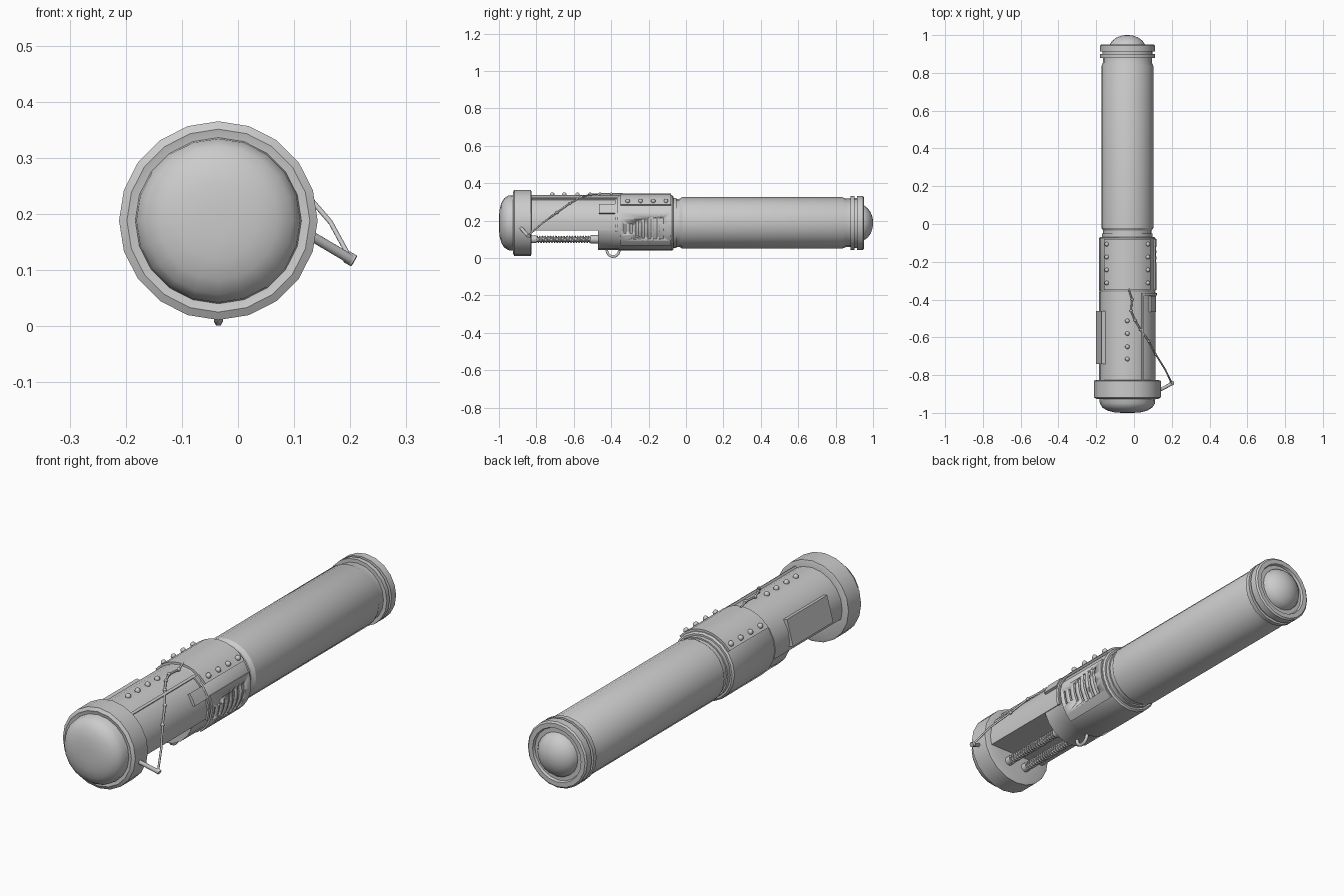
import bpy, bmesh, math
from mathutils import Vector, Matrix

if "Cube" in bpy.data.objects:
    bpy.data.objects.remove(bpy.data.objects["Cube"])

CX, CZ, SIDES = -0.035, 0.188, 20      # long axis of the tube


def finish(name, bm, angle=32):
    bmesh.ops.recalc_face_normals(bm, faces=bm.faces)
    me = bpy.data.meshes.new(name)
    bm.to_mesh(me)
    bm.free()
    ob = bpy.data.objects.new(name, me)
    bpy.context.collection.objects.link(ob)
    bpy.ops.object.select_all(action='DESELECT')
    ob.select_set(True)
    bpy.context.view_layer.objects.active = ob
    bpy.ops.object.shade_smooth_by_angle(angle=math.radians(angle))
    return ob


def polar(r, deg, y):
    a = math.radians(deg)
    return Vector((CX + r * math.cos(a), y, CZ + r * math.sin(a)))


def lathe(name, profile, cut_z=None):
    """Spin (y, radius) points round the long axis; cap both ends."""
    bm = bmesh.new()
    rings = [[bm.verts.new(polar(r, 360 * i / SIDES, y)) for i in range(SIDES)] for y, r in profile]
    for a, b in zip(rings, rings[1:]):
        for i in range(SIDES):
            j = (i + 1) % SIDES
            bm.faces.new((a[i], a[j], b[j], b[i]))
    bm.faces.new(rings[0])
    bm.faces.new(rings[-1])
    if cut_z is not None:
        g = bm.verts[:] + bm.edges[:] + bm.faces[:]
        bmesh.ops.bisect_plane(bm, geom=g, plane_co=(0, 0, cut_z), plane_no=(0, 0, 1), clear_inner=True)
        bmesh.ops.holes_fill(bm, edges=[e for e in bm.edges if e.is_boundary])
    return finish(name, bm)


def add_shell(bm, y0, y1, a0, a1, r0, r1):
    """Curved slab between two radii and two angles."""
    n = max(1, round(abs(a1 - a0) / 12))
    rows = []
    for i in range(n + 1):
        a = a0 + (a1 - a0) * i / n
        rows.append([bm.verts.new(polar(r, a, y)) for r, y in ((r0, y0), (r1, y0), (r1, y1), (r0, y1))])
    for p, q in zip(rows, rows[1:]):
        for k in range(4):
            m = (k + 1) % 4
            bm.faces.new((p[k], p[m], q[m], q[k]))
    bm.faces.new(rows[0])
    bm.faces.new(rows[-1])


def shell(name, *slabs):
    bm = bmesh.new()
    for s in slabs:
        add_shell(bm, *s)
    return finish(name, bm)


def add_rod(bm, p, q, r, n=12):
    p, q = Vector(p), Vector(q)
    d = q - p
    m = Matrix.Translation((p + q) / 2) @ d.to_track_quat('Z', 'Y').to_matrix().to_4x4()
    bmesh.ops.create_cone(bm, cap_ends=True, segments=n, radius1=r, radius2=r, depth=d.length, matrix=m)


def balls(name, points, r):
    bm = bmesh.new()
    for p in points:
        bmesh.ops.create_uvsphere(bm, u_segments=10, v_segments=6, radius=r, matrix=Matrix.Translation(p))
    return finish(name, bm, 60)


def wire(name, points, r, kind='POLY'):
    cu = bpy.data.curves.new(name, 'CURVE')
    cu.dimensions = '3D'
    cu.bevel_depth, cu.bevel_resolution, cu.use_fill_caps = r, 1, True
    s = cu.splines.new(kind)
    s.points.add(len(points) - 1)
    for sp, p in zip(s.points, points):
        sp.co = (*p, 1)
    ob = bpy.data.objects.new(name, cu)
    bpy.context.collection.objects.link(ob)
    return ob


# front dome and collar
lathe("front_dome", [(-1.0, .03), (-.997, .07), (-.988, .105), (-.972, .132), (-.95, .146), (-.91, .149)])
lathe("front_collar", [(-.922, .148), (-.926, .163), (-.918, .177), (-.83, .177), (-.826, .165), (-.826, .1)])

# housing: front half is open underneath, rear half is a full tube
lathe("front_housing", [(-.84, .149), (-.36, .149)], cut_z=.147)
lathe("rear_housing", [(-.47, .146), (-.36, .146), (-.355, .149), (-.075, .149), (-.068, .142), (-.068, .1)])

# long grip, with narrow necks
lathe("grip_tube", [(-.08, .134), (-.05, .134), (-.05, .128), (-.035, .128), (-.02, .138),
                    (.835, .138), (.855, .129), (.89, .129)])

# end rings with recessed face, and rear dome
lathe("end_ring_thin", [(.88, .12), (.88, .145), (.9, .145), (.9, .12)])
lathe("end_ring_core", [(.89, .133), (.925, .133)])
lathe("end_ring_wide", [(.913, .12), (.913, .145), (.945, .145), (.951, .138), (.951, .118), (.94, .114), (.94, .08)])
lathe("rear_dome", [(.935, .096), (.95, .094), (.97, .08), (.987, .058), (.997, .03), (1.0, .01)])

# top saddle plate with two rows of bolts
shell("saddle_plate", (-.35, -.08, 39, 141, .14, .158))
ys = (-.312, -.243, -.175, -.107)
balls("saddle_bolts", [polar(.16, a, y) for a in (47, 133) for y in ys], .012)
balls("top_bolts", [polar(.151, 90, y) for y in (-.715, -.65, -.58, -.513)], .012)

# vented panel on the right side
panel = shell("vent_panel", (-.35, -.08, -51, 20, .135, .155))
slots = []
for i, (top, low) in enumerate(((-2, -22), (-2, -22), (4, -28), (8, -33), (10, -35), (10, -35), (10, -35))):
    y = -.326 + i * .0325
    w = .006 + .0006 * i
    slots.append((y - w, y + w, low, top, .1495, .18))
cutter = shell("vent_cutter", *slots)
cutter.hide_render = True
cutter.hide_set(True)
mod = panel.modifiers.new("slots", 'BOOLEAN')
mod.operation, mod.object, mod.solver = 'DIFFERENCE', cutter, 'EXACT'

# right side rails and small block
shell("side_rail", (-.83, -.37, 56, 60, .14, .157), (-.379, -.365, -17, 60, .14, .156))
shell("side_block", (-.465, -.38, 19, 39, .14, .16))

# flat plate on the left side
bm = bmesh.new()
a = math.radians(165)
mat = Matrix.Translation(polar(.138, 165, -.6)) @ Matrix.Rotation(-a, 4, 'Y') @ Matrix.Diagonal((.036, .28, .115, 1))
bmesh.ops.create_cube(bm, size=1, matrix=mat)
finish("left_plate", bm)

# two spring-wrapped rods in the open underside
bm = bmesh.new()
for side in (-1, 1):
    x, z = CX + side * .045, .1
    add_rod(bm, (x, -.84, z), (x, -.45, z), .013)
    add_rod(bm, (x, -.51, z), (x, -.46, z), .022)
    add_rod(bm, (x, -.84, z), (x, -.80, z), .02)
    turns, steps = 20, 10
    pts = []
    for i in range(turns * steps + 1):
        t = 2 * math.pi * i / steps
        pts.append((x + .0165 * math.cos(t), -.80 + .29 * i / (turns * steps), z + .0165 * math.sin(t)))
    wire("spring", pts, .004)
finish("spring_rods", bm)

# hanging ring below
ring = [(CX, -.39 + .033 * math.cos(t), .041 + .033 * math.sin(t)) for t in
        (2 * math.pi * i / 20 for i in range(20))]
wire("hanging_ring", ring, .008).data.splines[0].use_cyclic_u = True

# peg on the collar and slack cable to the saddle
tip = Vector((.201, -.845, .119))
bm = bmesh.new()
add_rod(bm, (.12, -.888, .167), tip, .009)
add_rod(bm, tip - Vector((.008, -.004, -.005)), tip + Vector((.006, .003, -.003)), .011)
finish("cable_peg", bm)
cable = [tip, (.165, -.77, .185), (.115, -.69, .243), (.078, -.62, .293), (.035, -.56, .326),
         (.005, -.51, .34), (-.016, -.46, .343), (-.01, -.4, .343), (-.03, -.34, .344)]
wire("cable", cable, .0045)
balls("cable_beads", cable[2:8], .008)
